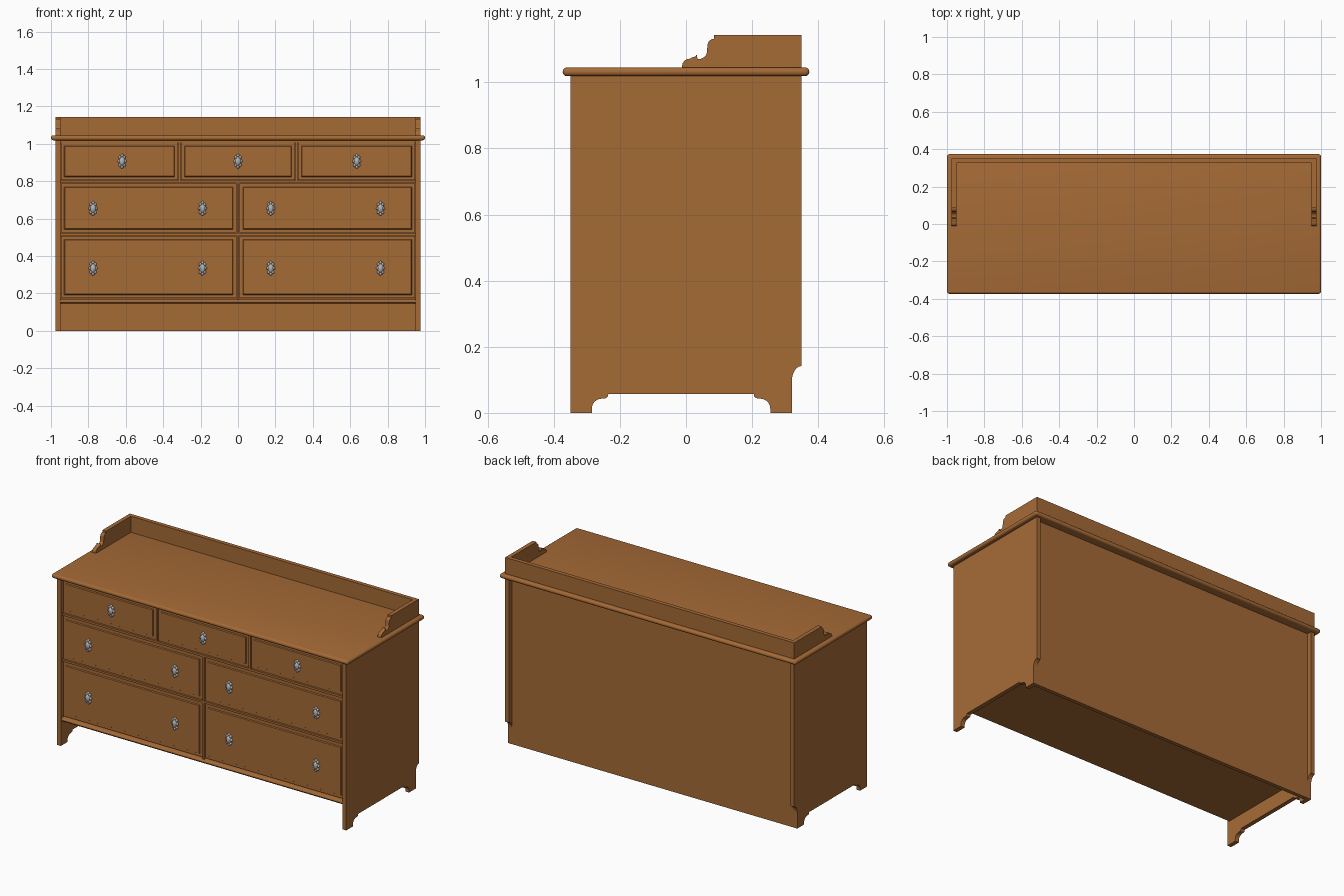
import bpy, bmesh, math
from mathutils import Matrix, Vector

cube = bpy.data.objects.get("Cube")
if cube:
    bpy.data.objects.remove(cube, do_unlink=True)


def material(name, rgb, rough):
    m = bpy.data.materials.new(name)
    m.use_nodes = True
    m.diffuse_color = (*rgb, 1)
    bsdf = m.node_tree.nodes["Principled BSDF"]
    bsdf.inputs["Base Color"].default_value = (*rgb, 1)
    bsdf.inputs["Roughness"].default_value = rough
    return m


WOOD = material("warm wood", (0.38, 0.145, 0.037), 0.6)
METAL = material("grey metal", (0.45, 0.45, 0.45), 0.5)


def finish(name, bm, mat=WOOD, smooth=False):
    bmesh.ops.recalc_face_normals(bm, faces=bm.faces)
    mesh = bpy.data.meshes.new(name)
    bm.to_mesh(mesh)
    bm.free()
    mesh.materials.append(mat)
    ob = bpy.data.objects.new(name, mesh)
    bpy.context.collection.objects.link(ob)
    if smooth:
        bpy.ops.object.select_all(action='DESELECT')
        ob.select_set(True)
        bpy.context.view_layer.objects.active = ob
        bpy.ops.object.shade_smooth_by_angle(angle=math.radians(40))
    return ob


def box_mesh(x, y, z):
    """Box from (low, high) pairs."""
    bm = bmesh.new()
    bmesh.ops.create_cube(bm, size=1)
    for v in bm.verts:
        v.co = Vector([r[0] if c < 0 else r[1] for c, r in zip(v.co, (x, y, z))])
    return bm


def box(name, x, y, z):
    return finish(name, box_mesh(x, y, z))


def slab(name, profile, x0, x1):
    """Extrude a (y, z) profile along x."""
    bm = bmesh.new()
    face = bm.faces.new([bm.verts.new((x0, y, z)) for y, z in profile])
    new = bmesh.ops.extrude_face_region(bm, geom=[face])["geom"]
    bmesh.ops.translate(bm, vec=(x1 - x0, 0, 0),
                        verts=[g for g in new if isinstance(g, bmesh.types.BMVert)])
    return finish(name, bm)


def arc(cy, cz, ry, rz, a0, a1, n=6):
    return [(cy + ry * math.cos(math.radians(a0 + (a1 - a0) * i / n)),
             cz + rz * math.sin(math.radians(a0 + (a1 - a0) * i / n))) for i in range(n + 1)]


# Side panels with bracket feet and a relieved rear corner
FRONT, BACK, MID = -0.35, 0.35, -0.015
foot = ([(-0.27, 0)] + arc(-0.24, 0.013, 0.03, 0.03, 180, 90)
        + arc(-0.23, 0.057, 0.01, 0.013, 270, 360, 3))
cutout = [(MID + y, z) for y, z in foot] + [(MID - y, z) for y, z in reversed(foot)]
rear = [(0.32, 0)] + arc(BACK, 0.095, 0.03, 0.047, 180, 90)
side = [(FRONT, 0)] + cutout + rear + [(BACK, 1.022), (FRONT, 1.022)]

# Gallery ends step up in three small curves
scroll = ([(-0.012, 1.043)] + arc(0.013, 1.05, 0.025, 0.022, 180, 90, 4)
          + arc(0.02, 1.086, 0.012, 0.01, 270, 360, 3)
          + arc(0.035, 1.09, 0.028, 0.02, 270, 360, 4)
          + arc(0.085, 1.112, 0.02, 0.02, 180, 90, 4)
          + [(0.085, 1.143), (BACK, 1.143), (BACK, 1.043)])

for label, s in (("left", 1), ("right", -1)):
    slab(label + "_side_panel", side, s * 0.95, s * 0.975)
    slab(label + "_gallery_end", scroll, s * 0.95, s * 0.975)

box("gallery_back", (-0.95, 0.95), (0.325, BACK), (1.043, 1.143))
box("back_panel", (-0.95, 0.95), (0.297, 0.32), (0, 1.022))
box("bottom_board", (-0.95, 0.95), (-0.315, 0.297), (0.145, 0.165))
box("front_backing", (-0.95, 0.95), (-0.315, -0.3), (0.145, 1.022))

# Table top with rounded edges
bm = box_mesh((-1, 1), (-0.373, 0.373), (1.019, 1.045))
bmesh.ops.bevel(bm, geom=bm.edges[:], offset=0.012, segments=4,
                profile=0.5, affect='EDGES')
finish("table_top", bm, smooth=True)

# Front frame: rails, dividers and base moulding
for name, z in (("upper_rail", (0.79, 0.803)), ("middle_rail", (0.51, 0.522)),
                ("top_rail", (1.008, 1.022))):
    box(name, (-0.95, 0.95), (-0.335, -0.31), z)
for x in (-0.313, 0.313):
    box("upper_divider", (x - 0.006, x + 0.006), (-0.335, -0.31), (0.803, 1.008))
box("lower_divider", (-0.006, 0.006), (-0.335, -0.31), (0.165, 0.79))
slab("base_moulding", [(-0.31, 0.145), (-0.335, 0.145)]
     + arc(-0.335, 0.158, 0.01, 0.009, 270, 90) + [(-0.31, 0.172)], -0.95, 0.95)


def drawer(x0, x1, z0, z1):
    """Drawer front with a raised centre field."""
    bm = box_mesh((x0, x1), (-0.328, -0.31), (z0, z1))
    bm.faces.ensure_lookup_table()
    bm.normal_update()
    face = min(bm.faces, key=lambda f: f.calc_center_median().y)
    bmesh.ops.inset_region(bm, faces=[face], thickness=0.025)
    bmesh.ops.inset_region(bm, faces=[face], thickness=0.005)
    for v in face.verts:
        v.co.y = -0.334
    finish("drawer_front", bm)


def knob(x, z):
    """Small cast pull: oval centre ringed with lobes."""
    bm = bmesh.new()

    def lump(dx, dz, rx, rz, ry):
        m = Matrix.Translation((x + dx, -0.335, z + dz)) @ Matrix.Diagonal((rx, ry, rz, 1))
        bmesh.ops.create_icosphere(bm, subdivisions=2, radius=1, matrix=m)

    lump(0, 0, 0.017, 0.026, 0.015)
    for i in range(8):
        a = math.tau * i / 8
        lump(0.016 * math.cos(a), 0.03 * math.sin(a), 0.008, 0.009, 0.01)
    finish("drawer_pull", bm, METAL, smooth=True)


# Three small drawers above two rows of wide ones
for x0, x1, kx in ((-0.947, -0.321, -0.62), (-0.305, 0.305, 0), (0.321, 0.947, 0.635)):
    drawer(x0, x1, 0.806, 1.006)
    knob(kx, 0.907)
for z0, z1, kz in ((0.525, 0.787, 0.655), (0.175, 0.507, 0.335)):
    drawer(-0.947, -0.009, z0, z1)
    drawer(0.009, 0.947, z0, z1)
    for kx in (-0.775, -0.19, 0.175, 0.762):
        knob(kx, kz)
